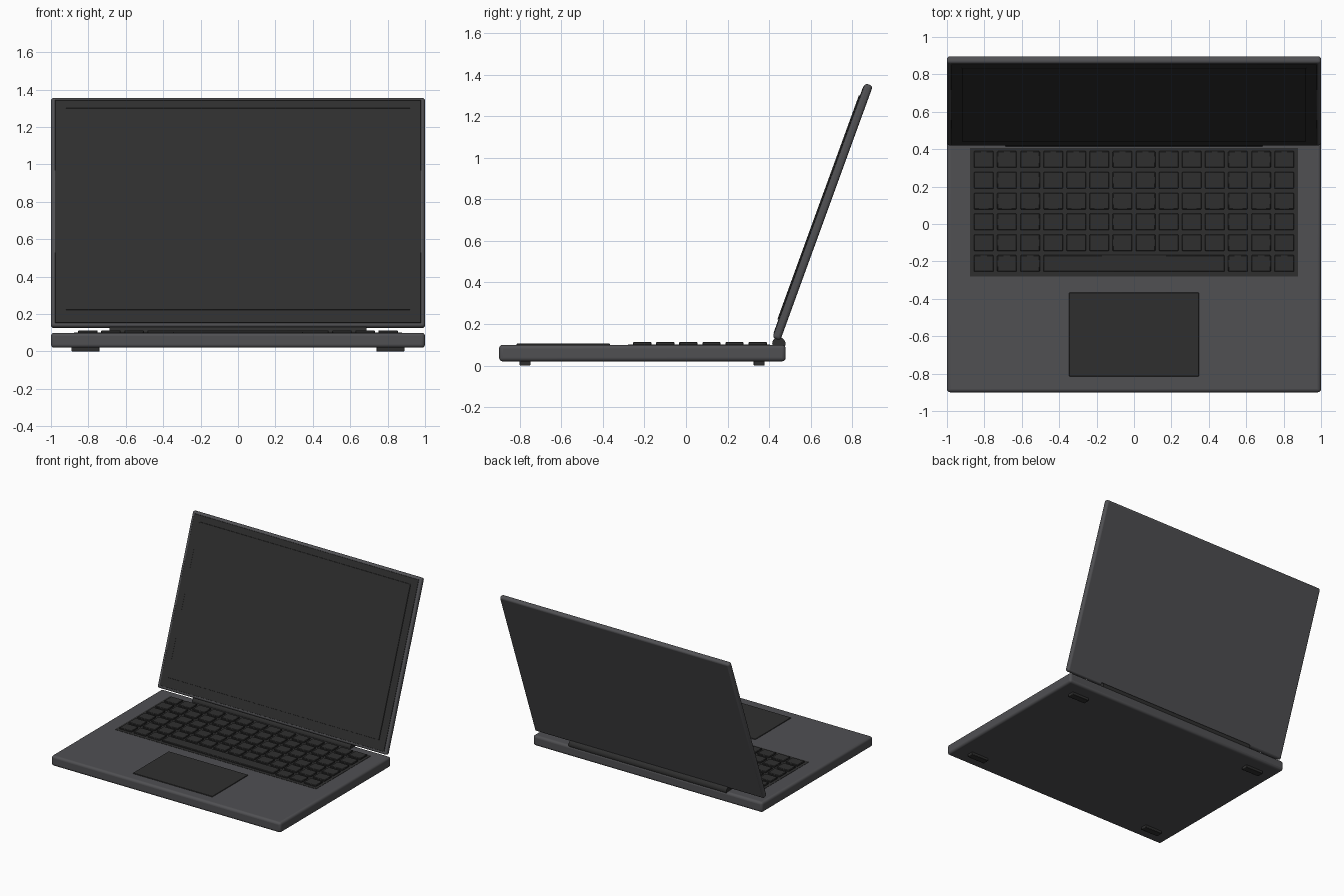
import bpy, math
from mathutils import Matrix, Vector

if "Cube" in bpy.data.objects:
    bpy.data.objects.remove(bpy.data.objects["Cube"])


def material(name, rgb):
    m = bpy.data.materials.new(name)
    m.diffuse_color = (*rgb, 1)
    m.use_nodes = True
    m.node_tree.nodes["Principled BSDF"].inputs["Base Color"].default_value = m.diffuse_color
    return m


BODY = material("graphite body", (0.080, 0.080, 0.086))
DARK = material("dark plastic", (0.028, 0.028, 0.028))


def finish(ob, name, mat, bevel=0, segments=3):
    ob.name = name
    ob.data.materials.append(mat)
    if bevel:
        mod = ob.modifiers.new("rounded edges", 'BEVEL')
        mod.width, mod.segments = bevel, segments
    bpy.ops.object.shade_smooth_by_angle(angle=math.radians(35))
    return ob


def box(name, x, y, z, mat, bevel=0, segments=3):
    """Box from (min, max) ranges on each axis."""
    ranges = (x, y, z)
    bpy.ops.mesh.primitive_cube_add(size=1, location=[(a + b) / 2 for a, b in ranges])
    ob = bpy.context.object
    ob.data.transform(Matrix.Diagonal([b - a for a, b in ranges] + [1]))
    return finish(ob, name, mat, bevel, segments)


# Base with keyboard deck and trackpad
box("base", (-1, 1), (-0.9, 0.48), (0.02, 0.10), BODY, 0.018, 4)
box("keyboard_deck", (-0.877, 0.877), (-0.28, 0.405), (0.095, 0.102), DARK)
box("trackpad", (-0.347, 0.347), (-0.815, -0.367), (0.095, 0.105), DARK, 0.002, 1)

# Keys: 14 columns, 6 rows, space bar replaces eight keys in the front row
PX, PY, KW, KD = 0.1235, 0.1112, 0.104, 0.088
for row in range(6):
    y = 0.345 - row * PY
    for col in range(14):
        if row == 5 and 3 <= col <= 10:
            continue
        x = (col - 6.5) * PX
        box("key", (x - KW / 2, x + KW / 2), (y - KD / 2, y + KD / 2),
            (0.098, 0.113), DARK, 0.003, 1)
y = 0.345 - 5 * PY
box("space_bar", (-0.484, 0.484), (y - KD / 2, y + KD / 2), (0.098, 0.113), DARK, 0.003, 1)

# Feet
for sx in (-1, 1):
    for fy in (-0.775, 0.352):
        box("foot", (sx * 0.815 - 0.075, sx * 0.815 + 0.075),
            (fy - 0.026, fy + 0.026), (0, 0.025), DARK, 0.004, 2)

# Hinge barrel
bpy.ops.mesh.primitive_cylinder_add(vertices=24, radius=0.032, depth=1.376,
                                    location=(0, 0.447, 0.105),
                                    rotation=(0, math.pi / 2, 0))
finish(bpy.context.object, "hinge_barrel", DARK)

# Lid parts, built upright around the lid centre, then tilted back
H, T = 0.652, 0.02
lid_parts = [
    box("lid", (-1, 1), (-T, T), (-H, H), BODY, 0.015, 4),
    box("bezel", (-0.978, 0.978), (-T - 0.003, -T + 0.005), (-H + 0.02, H - 0.018), DARK, 0.001, 1),
    box("screen", (-0.92, 0.92), (-T - 0.008, -T), (-H + 0.092, H - 0.065), DARK, 0.001, 1),
]
tilt = Matrix.Translation((0, 0.658, 0.74)) @ Matrix.Rotation(math.radians(-20), 4, 'X')
for ob in lid_parts:
    ob.matrix_world = tilt @ Matrix.Translation(ob.location)
